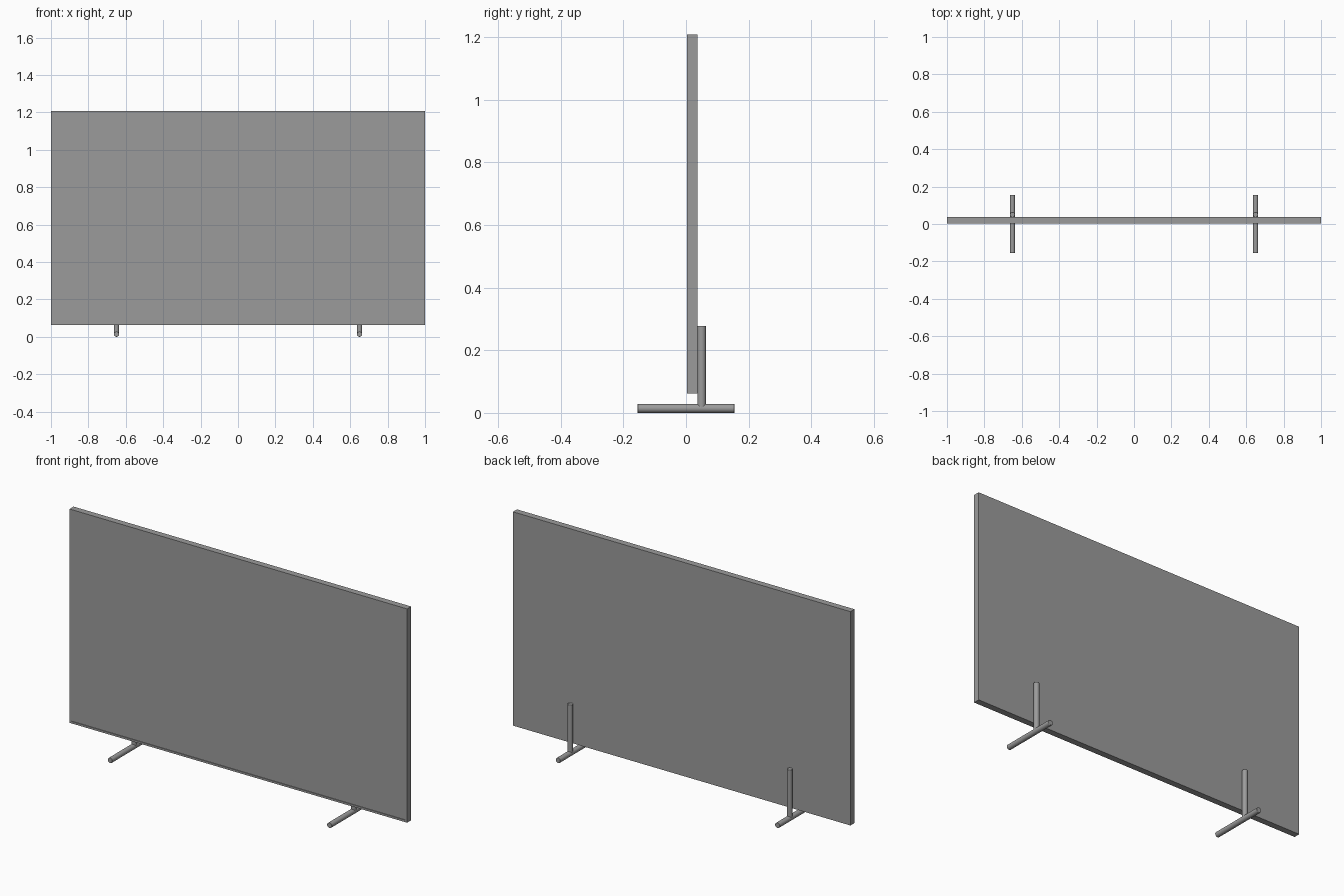
import bpy, bmesh
from math import pi

if "Cube" in bpy.data.objects:
    bpy.data.objects.remove(bpy.data.objects["Cube"])

grey = bpy.data.materials.new("dark_grey")
grey.diffuse_color = (0.33, 0.33, 0.33, 1)
grey.use_nodes = True
grey.node_tree.nodes["Principled BSDF"].inputs["Base Color"].default_value = grey.diffuse_color


def cylinder(name, radius, length, loc, rot=(0, 0, 0)):
    bpy.ops.mesh.primitive_cylinder_add(vertices=32, radius=radius, depth=length,
                                        location=loc, rotation=rot)
    ob = bpy.context.object
    ob.name = name
    ob.data.materials.append(grey)
    # Slightly softened end rims
    bev = ob.modifiers.new("rim", 'BEVEL')
    bev.width = 0.002
    bev.segments = 2
    bev.limit_method = 'ANGLE'
    bpy.ops.object.shade_smooth_by_angle()


# Panel housing: thin box with a narrow bezel and a recessed screen
bpy.ops.mesh.primitive_cube_add(size=1, location=(0, 0.0195, 0.635))
panel = bpy.context.object
panel.name = "screen_panel"
panel.scale = (2.0, 0.034, 1.145)
bpy.ops.object.transform_apply(location=False, rotation=False, scale=True)
panel.data.materials.append(grey)
bm = bmesh.new()
bm.from_mesh(panel.data)
front = min(bm.faces, key=lambda f: f.calc_center_median().y)
bmesh.ops.inset_region(bm, faces=[front], thickness=0.015)
bmesh.ops.inset_region(bm, faces=[front], thickness=0.0005, depth=-0.003)
bm.to_mesh(panel.data)
bm.free()

# Two T-shaped stands: floor bar plus upright fixed to the back
for side, x in (("left", -0.65), ("right", 0.65)):
    cylinder(side + "_foot_bar", 0.0142, 0.31, (x, 0, 0.0142), (pi / 2, 0, 0))
    cylinder(side + "_upright", 0.0138, 0.264, (x, 0.05, 0.146))
